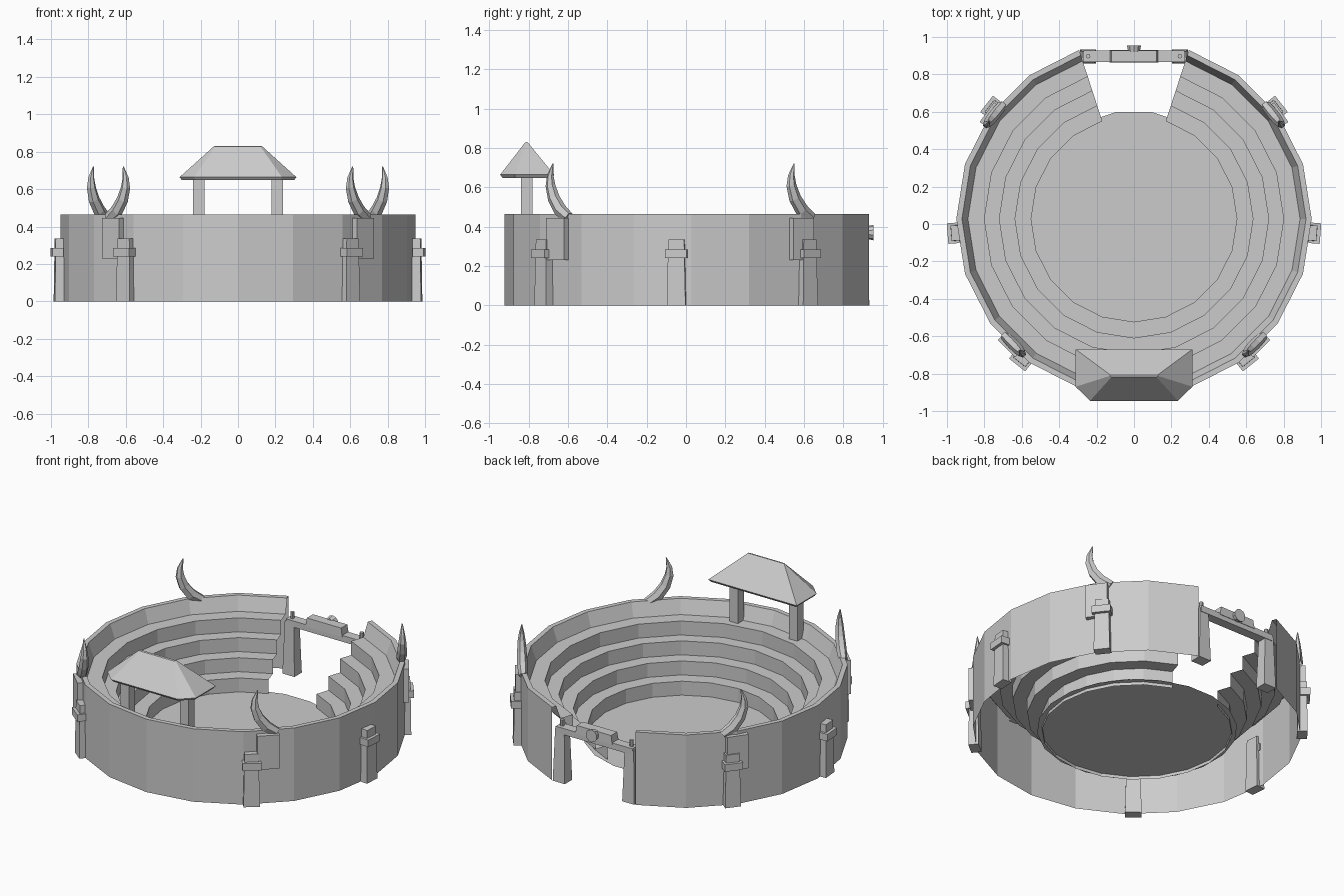
import bpy, bmesh, math
from mathutils import Vector, Matrix

if "Cube" in bpy.data.objects:
    bpy.data.objects.remove(bpy.data.objects["Cube"])

stone = bpy.data.materials.new("stone_grey")
stone.use_nodes = True
GREY = (0.6, 0.6, 0.6, 1)
stone.diffuse_color = GREY
stone.node_tree.nodes["Principled BSDF"].inputs["Base Color"].default_value = GREY

CY = 0.027      # arena centre in y
WALL_H = 0.465
FLOOR_Z = 0.02
SIDES = 20


def finish(name, bm, fix=True):
    if fix:
        bmesh.ops.recalc_face_normals(bm, faces=bm.faces)
    me = bpy.data.meshes.new(name)
    bm.to_mesh(me)
    bm.free()
    me.materials.append(stone)
    ob = bpy.data.objects.new(name, me)
    bpy.context.collection.objects.link(ob)
    return ob


def loft(bm, rings, cap=True):
    """Join rings of points with quads and close both ends."""
    vs = [[bm.verts.new(p) for p in ring] for ring in rings]
    n = len(vs[0])
    for a, b in zip(vs, vs[1:]):
        for i in range(n):
            j = (i + 1) % n
            bm.faces.new((a[i], a[j], b[j], b[i]))
    if cap:
        bm.faces.new(vs[0][::-1])
        bm.faces.new(vs[-1])


def rect(cx, cy, w, d, z):
    return [(cx + sx * w / 2, cy + sy * d / 2, z)
            for sx, sy in ((-1, -1), (1, -1), (1, 1), (-1, 1))]


def block(name, x, y, w, d, z0, z1, taper=1.0):
    bm = bmesh.new()
    loft(bm, [rect(x, y, w, d, z0), rect(x, y, w * taper, d * taper, z1)])
    return finish(name, bm)


def on_ring(ob, angle):
    """Swing a part built along +x around the arena centre."""
    ob.location = (0, CY, 0)
    ob.rotation_euler = (0, 0, angle)


# Wall and stepped seating: one open profile swept around, leaving the gate gap
profile = [(0.95, 0), (0.95, WALL_H), (0.92, WALL_H)]
treads = [0.888, 0.80, 0.72, 0.636, 0.55]
drop = (WALL_H - FLOOR_Z) / 5
for k in range(4):
    z = WALL_H - drop * (k + 1)
    profile += [(treads[k], z), (treads[k + 1], z)]
profile.append((treads[-1], 0))
bm = bmesh.new()
step = 2 * math.pi / SIDES
angles = [math.pi / 2 + step * (i + 1) for i in range(SIDES - 1)]
rows = [[bm.verts.new((r * math.cos(a), CY + r * math.sin(a), z)) for a in angles]
        for r, z in profile]
for lo, hi in zip(rows, rows[1:]):
    for i in range(len(angles) - 1):
        bm.faces.new((lo[i], lo[i + 1], hi[i + 1], hi[i]))
finish("arena_wall_and_seats", bm, fix=False)

# Arena floor
bm = bmesh.new()
bmesh.ops.create_circle(bm, cap_ends=True, segments=SIDES, radius=0.58,
                        matrix=Matrix.Translation((0, CY, FLOOR_Z))
                        @ Matrix.Rotation(step / 2, 4, 'Z'))
for f in bm.faces:
    if f.normal.z < 0:
        f.normal_flip()
finish("arena_floor", bm, fix=False)


def buttress(name, angle):
    on_ring(block(name + "_pillar", 0.955, 0, 0.06, 0.095, 0, 0.335, 0.85), angle)
    on_ring(block(name + "_band", 0.97, 0, 0.06, 0.11, 0.24, 0.285), angle)


HORN = [(-0.03, 0.445, 0.03), (0.03, 0.485, 0.036), (0.075, 0.545, 0.033),
        (0.098, 0.61, 0.027), (0.098, 0.66, 0.018), (0.08, 0.72, 0.003)]


def horn(name, angle, lean):
    """Curved tapering horn, bending along the wall."""
    pts = [Vector((0.93, t * lean, z)) for t, z, r in HORN]
    rings = []
    for i, p in enumerate(pts):
        d = (pts[min(i + 1, len(pts) - 1)] - pts[max(i - 1, 0)]).normalized()
        u = Vector((1, 0, 0))
        v = d.cross(u)
        r = HORN[i][2]
        rings.append([p + u * (r * 0.85 * math.cos(k * math.pi / 3))
                      + v * (r * math.sin(k * math.pi / 3)) for k in range(6)])
    bm = bmesh.new()
    loft(bm, rings)
    on_ring(finish(name, bm), angle)


# Buttresses and horns, mirrored left and right
for side, s in (("left", 1), ("right", -1)):
    def turn(deg):
        a = math.radians(deg)
        return a if s == 1 else math.pi - a

    buttress(side + "_middle", turn(-4.5))
    for place, pillar_a, plate_a, horn_a in (("front", -51.3, -45.5, -44),
                                             ("back", 38, 36, 39)):
        name = side + "_" + place
        buttress(name, turn(pillar_a))
        on_ring(block(name + "_horn_plate", 0.945, 0, 0.055, 0.13, 0.23, 0.445),
                turn(plate_a))
        horn(name + "_horn", turn(horn_a), -s)

    # Roof posts and gate posts
    block(side + "_roof_post", s * 0.21, -0.81, 0.06, 0.06, 0.37, 0.655)
    block(side + "_gate_post", s * 0.245, 0.895, 0.085, 0.075, 0, 0.335, 0.75)
    bm = bmesh.new()
    bmesh.ops.create_cone(bm, cap_ends=True, segments=8, radius1=0.012, radius2=0.012,
                          depth=0.06, matrix=Matrix.Translation((s * 0.245, 0.897, 0.36)))
    finish(side + "_gate_pin", bm)

# Gate beam, centre block and round boss
block("gate_beam", 0, 0.897, 0.54, 0.06, 0.31, 0.35)
block("gate_block", 0, 0.897, 0.26, 0.066, 0.34, 0.395, 0.93)
bm = bmesh.new()
bmesh.ops.create_cone(bm, cap_ends=True, segments=10, radius1=0.04, radius2=0.032, depth=0.035,
                      matrix=Matrix.Translation((0, 0.937, 0.37))
                      @ Matrix.Rotation(math.pi / 2, 4, 'X'))
finish("gate_boss", bm)


# Hipped roof with clipped front corners
def eave(inset, z):
    x, c = 0.312 - inset, 0.235 - inset
    f, m, b = -0.945 + inset, -0.87, -0.67 - inset
    return [(-c, f, z), (c, f, z), (x, m, z), (x, b, z), (-x, b, z), (-x, m, z)]


ridge = [(-0.12, -0.818, 0.828), (0.12, -0.818, 0.828), (0.128, -0.812, 0.83),
         (0.128, -0.806, 0.83), (-0.128, -0.806, 0.83), (-0.128, -0.812, 0.83)]
bm = bmesh.new()
loft(bm, [eave(0.012, 0.648), eave(0, 0.664), ridge])
finish("canopy_roof", bm)
